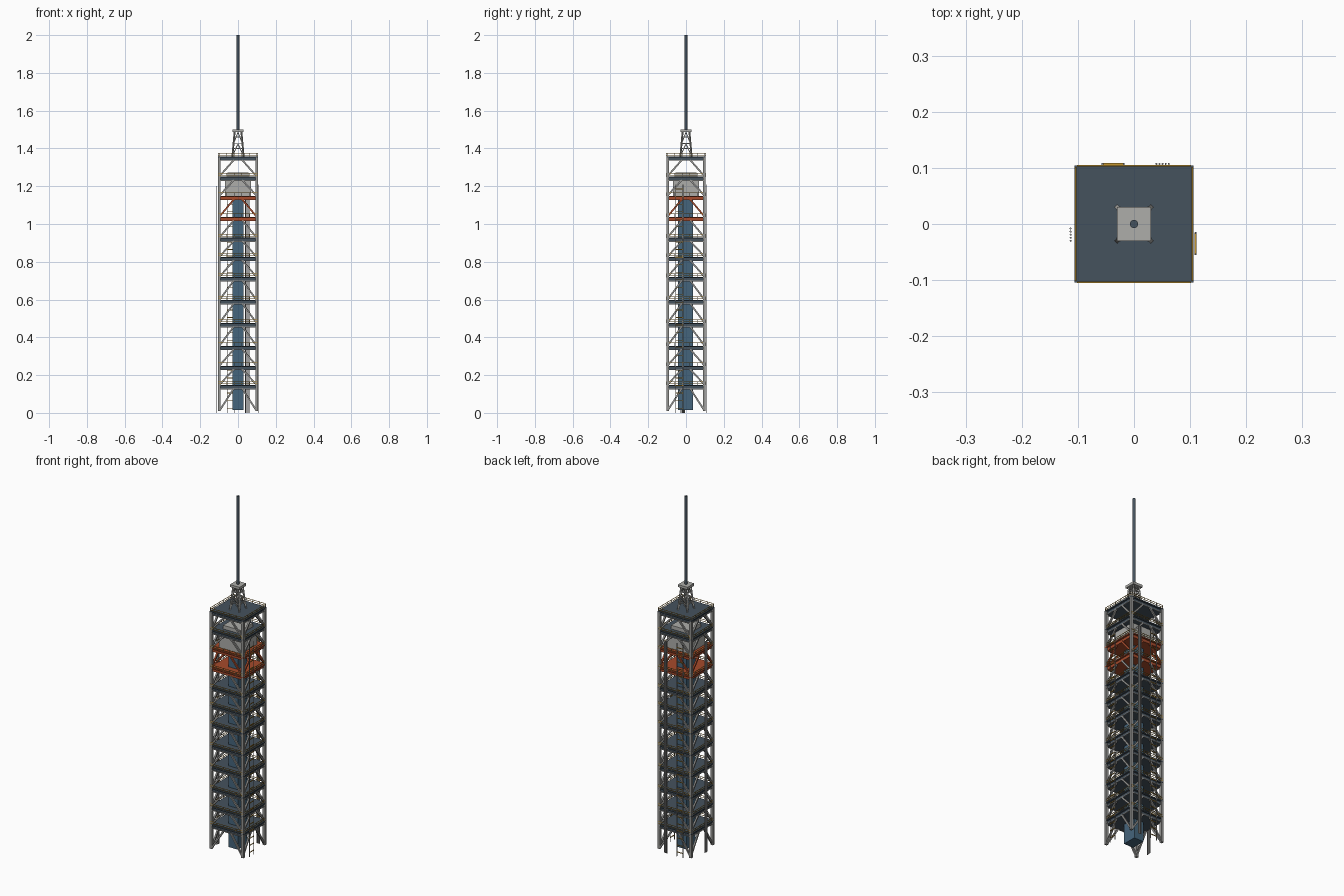
import bpy, bmesh, math
from mathutils import Vector, Matrix

if "Cube" in bpy.data.objects:
    bpy.data.objects.remove(bpy.data.objects["Cube"])


def material(name, rgb):
    m = bpy.data.materials.new(name)
    m.diffuse_color = (*rgb, 1)
    m.use_nodes = True
    m.node_tree.nodes["Principled BSDF"].inputs["Base Color"].default_value = m.diffuse_color
    return m


SLATE = material("slate", (0.06, 0.085, 0.11))
RED = material("red_oxide", (0.38, 0.07, 0.025))
BLUE = material("core_blue", (0.06, 0.13, 0.20))
YELLOW = material("safety_yellow", (0.55, 0.30, 0.03))
STEEL = material("steel", (0.30, 0.30, 0.29))
PALE = material("pale_grey", (0.42, 0.42, 0.40))


class Part:
    """Collects boxes, bars and tubes into one named mesh."""

    def __init__(self, name, mat):
        self.name, self.mat, self.bm = name, mat, bmesh.new()

    def box(self, x0, x1, y0, y1, z0, z1):
        m = Matrix.Translation(((x0 + x1) / 2, (y0 + y1) / 2, (z0 + z1) / 2))
        m = m @ Matrix.Diagonal((x1 - x0, y1 - y0, z1 - z0, 1))
        bmesh.ops.create_cube(self.bm, size=1, matrix=m)

    def bar(self, a, b, w):
        a, b = Vector(a), Vector(b)
        d = b - a
        rot = d.to_track_quat('Z', 'Y').to_matrix().to_4x4()
        m = Matrix.Translation((a + b) / 2) @ rot @ Matrix.Diagonal((w, w, d.length, 1))
        bmesh.ops.create_cube(self.bm, size=1, matrix=m)

    def tube(self, x, y, z0, z1, r, sides=8):
        bmesh.ops.create_cone(self.bm, cap_ends=True, segments=sides, radius1=r, radius2=r,
                              depth=z1 - z0, matrix=Matrix.Translation((x, y, (z0 + z1) / 2)))

    def done(self):
        me = bpy.data.meshes.new(self.name)
        self.bm.to_mesh(me)
        self.bm.free()
        me.materials.append(self.mat)
        ob = bpy.data.objects.new(self.name, me)
        bpy.context.collection.objects.link(ob)
        return ob


def on_side(side, u, out, z):
    """Point on one of the four faces: u along the face, out from the axis."""
    return Matrix.Rotation(side * math.pi / 2, 3, 'Z') @ Vector((u, -out, z))


LEVELS = [0.137, 0.238, 0.344, 0.465, 0.587, 0.708, 0.815, 0.917, 1.027, 1.138, 1.24, 1.347]
RED_LEVELS = (8, 9)

# Corner columns
columns = Part("corner_columns", STEEL)
for sx in (-1, 1):
    for sy in (-1, 1):
        columns.bar((sx * 0.099, sy * 0.097, 0.01), (sx * 0.099, sy * 0.097, 1.352), 0.014)
columns.done()

# Decks with edge beams, chevron braces and railings on every level
grey_braces = Part("chevron_braces", STEEL)
red_braces = Part("red_chevron_braces", RED)
rails = Part("deck_railings", YELLOW)
posts = Part("railing_posts", STEEL)
trim = Part("deck_edge_trim", STEEL)
prev = 0.01
for i, z in enumerate(LEVELS):
    deck = Part(f"deck_{i + 1}", RED if i in RED_LEVELS else SLATE)
    deck.box(-0.106, 0.106, -0.104, 0.104, z + 0.005, z + 0.011)
    deck.box(-0.097, 0.097, -0.096, 0.096, z - 0.011, z + 0.005)
    deck.done()
    braces = red_braces if i == 9 else grey_braces
    for s in range(4):
        for k in (-1, 1):
            braces.bar(on_side(s, k * 0.095, 0.096, prev + 0.006),
                       on_side(s, k * 0.022, 0.096, z - 0.008), 0.009)
        if i not in RED_LEVELS:
            trim.bar(on_side(s, -0.092, 0.098, z - 0.010), on_side(s, 0.092, 0.098, z - 0.010), 0.004)
        for h in (0.018, 0.028):
            rails.bar(on_side(s, -0.102, 0.104, z + h), on_side(s, 0.102, 0.104, z + h), 0.0022)
        for n in range(6):
            u = -0.1 + 0.04 * n
            posts.bar(on_side(s, u, 0.104, z + 0.01), on_side(s, u, 0.104, z + 0.029), 0.0022)
    prev = z + 0.01
for p in (grey_braces, red_braces, rails, posts, trim):
    p.done()

# Elevator core and machine room above the red decks
core = Part("elevator_core", BLUE)
core.box(-0.03, 0.03, -0.042, 0.038, 0.015, 1.14)
core.done()
room = Part("machine_room", PALE)
room.box(-0.07, 0.07, -0.07, 0.07, 1.148, 1.232)
room.box(-0.055, 0.055, -0.055, 0.055, 1.25, 1.272)
room.done()

# Service pipes on the back and left faces
pipes = Part("service_pipes", STEEL)
for n in range(5):
    pipes.tube(0.04 + n * 0.0055, 0.107, 0, 1.2, 0.0018)
    pipes.tube(-0.113, -0.03 + n * 0.0055, 0, 1.2, 0.0018)
pipes.done()

# Ladders on the right and back faces
ladder_rails = Part("ladder_rails", STEEL)
ladder_rungs = Part("ladder_rungs", YELLOW)
for s, mid, out in ((1, -0.035, 0.11), (2, 0.037, 0.107)):
    for k in (-1, 1):
        ladder_rails.bar(on_side(s, mid + k * 0.019, out, 0), on_side(s, mid + k * 0.019, out, 1.21), 0.003)
    for n in range(30):
        z = 0.025 + n * 0.04
        ladder_rungs.bar(on_side(s, mid - 0.02, out, z), on_side(s, mid + 0.02, out, z), 0.0035)
ladder_rails.done()
ladder_rungs.done()

# Lattice pedestal with tapering legs
ped = Part("mast_pedestal", PALE)


def half(z):
    return 0.03 - 0.012 * (z - 1.358) / 0.13


for s in range(4):
    ped.bar(on_side(s, 0.03, 0.03, 1.356), on_side(s, half(1.488), half(1.488), 1.488), 0.007)
    for z in (1.40, 1.425, 1.46):
        ped.bar(on_side(s, -half(z), half(z), z), on_side(s, half(z), half(z), z), 0.005)
    for k in (-1, 1):
        ped.bar(on_side(s, k * half(1.36), half(1.36), 1.36), on_side(s, 0, half(1.425), 1.425), 0.004)
        ped.bar(on_side(s, k * half(1.425), half(1.425), 1.425), on_side(s, 0, half(1.485), 1.485), 0.004)
ped.box(-0.03, 0.03, -0.03, 0.03, 1.486, 1.5)
ped.done()

# Lightning mast
mast = Part("lightning_mast", SLATE)
mast.tube(0, 0, 1.49, 2.0, 0.0075, 12)
mast.done()
